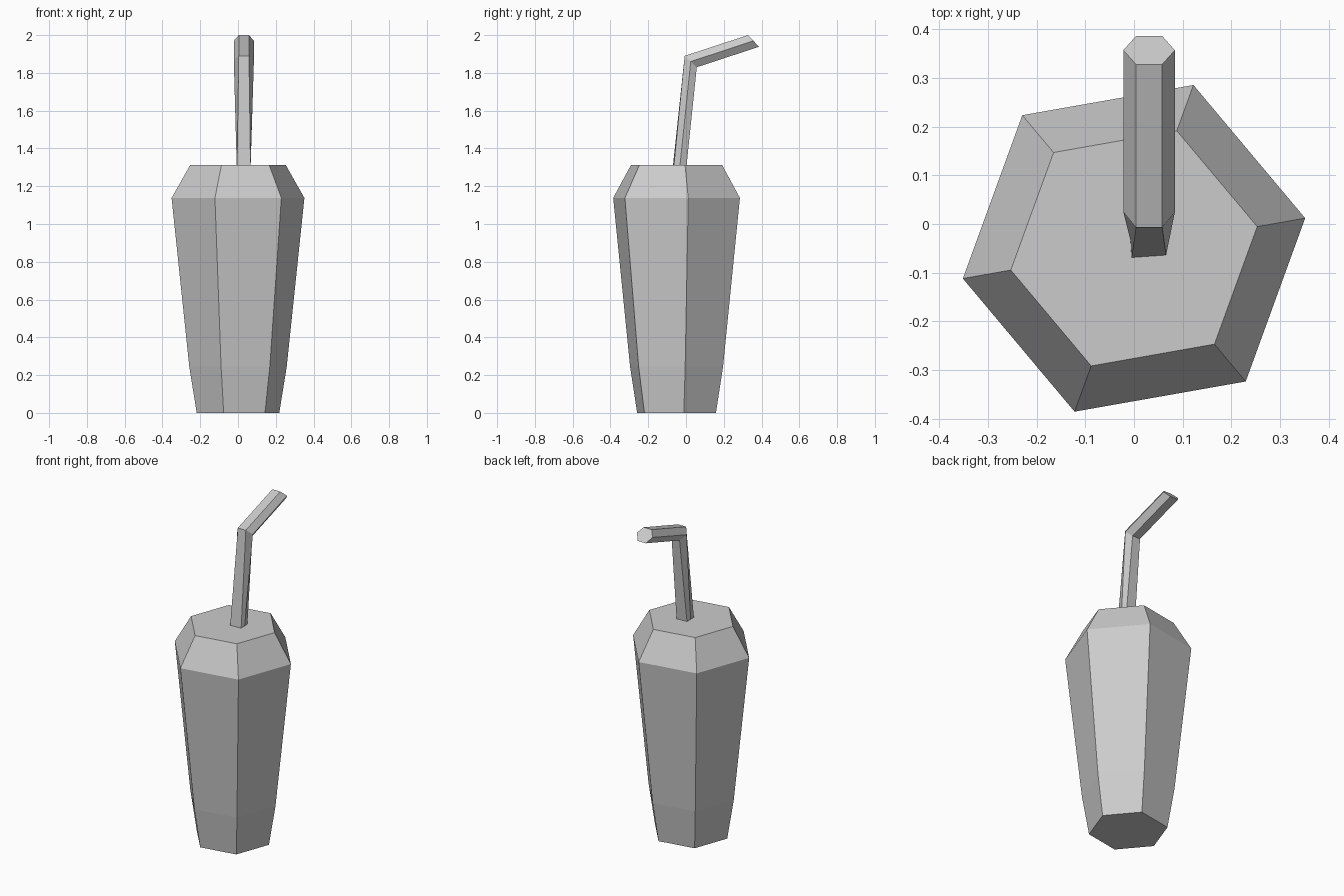
import bpy, bmesh
from math import cos, sin, radians

if "Cube" in bpy.data.objects:
    bpy.data.objects.remove(bpy.data.objects["Cube"])


def loft(name, rings):
    """Skin a list of six-point rings and cap both ends."""
    bm = bmesh.new()
    loops = [[bm.verts.new(p) for p in ring] for ring in rings]
    for a, b in zip(loops, loops[1:]):
        n = len(a)
        for i in range(n):
            j = (i + 1) % n
            bm.faces.new((a[i], a[j], b[j], b[i]))
    bm.faces.new(loops[0][::-1])
    bm.faces.new(loops[-1])
    bmesh.ops.recalc_face_normals(bm, faces=bm.faces)
    mesh = bpy.data.meshes.new(name)
    bm.to_mesh(mesh)
    bm.free()
    obj = bpy.data.objects.new(name, mesh)
    bpy.context.collection.objects.link(obj)
    return obj


# Cup: six-sided profile of (radius, height), turned 10 degrees
profile = [(0.222, 0), (0.262, 0.245), (0.357, 1.138), (0.257, 1.312)]
angles = [radians(10 + 60 * k) for k in range(6)]
loft("cup", [[(r * cos(a), -0.05 + r * sin(a), z) for a in angles]
             for r, z in profile])


# Straw: hexagonal tube with one bend, narrowing where it enters the lid
def straw_ring(front, side, back):
    xc, half, wide = 0.031, 0.027, 0.053
    return [(xc - half, *front), (xc + half, *front), (xc + wide, *side),
            (xc + half, *back), (xc - half, *back), (xc - wide, *side)]


base = [(-0.005, -0.069, 1.31), (0.066, -0.064, 1.31), (0.067, -0.032, 1.31),
        (0.062, 0.003, 1.31), (-0.006, -0.001, 1.31), (-0.007, -0.035, 1.31)]
bend = straw_ring((-0.007, 1.89), (0.025, 1.86), (0.057, 1.83))
tip = straw_ring((0.328, 2.0), (0.357, 1.97), (0.386, 1.938))
loft("straw", [base, bend, tip])
